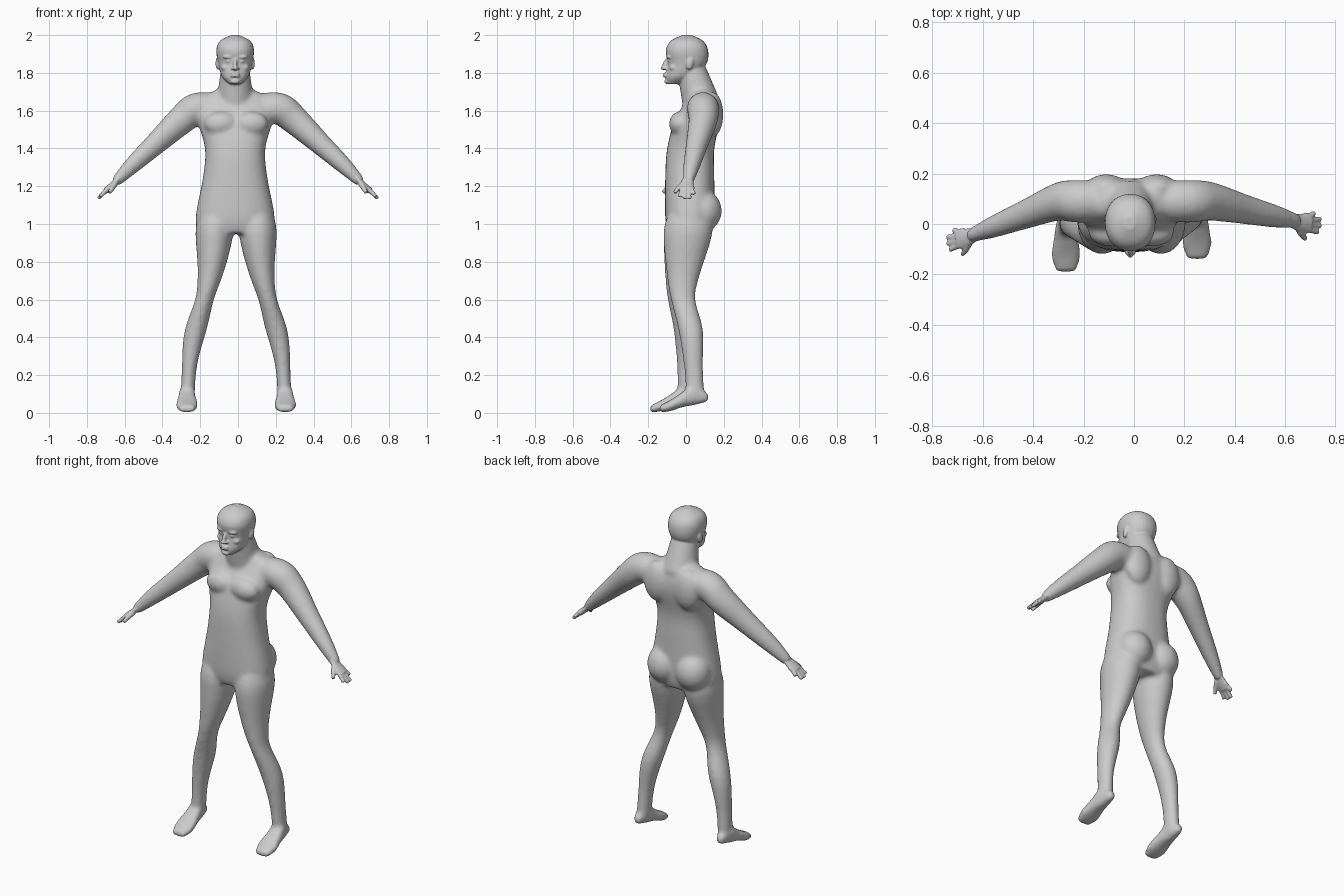
import bpy
import bmesh
import math
from mathutils import Vector, Matrix

if "Cube" in bpy.data.objects:
    bpy.data.objects.remove(bpy.data.objects["Cube"], do_unlink=True)

SIDES = 28
STEPS = 4


def skin_material():
    mat = bpy.data.materials.new("plain grey")
    mat.use_nodes = True
    colour = (.6, .6, .6, 1)
    mat.diffuse_color = colour
    mat.node_tree.nodes["Principled BSDF"].inputs["Base Color"].default_value = colour
    return mat


def eased(rows):
    """Refine a few key sections with a smooth spline through them."""
    rows = [Vector(row) for row in rows]
    result = []
    for i in range(len(rows) - 1):
        start, end = rows[i], rows[i + 1]
        before = rows[max(i - 1, 0)]
        after = rows[min(i + 2, len(rows) - 1)]
        leave, arrive = (end - before) / 2, (after - start) / 2
        for step in range(STEPS):
            t = step / STEPS
            bend = t * t * (3 - 2 * t)
            result.append(start * (1 - bend) + end * bend
                          + leave * t * (1 - t) ** 2 - arrive * t * t * (1 - t))
    return result + [rows[-1]]


def loft(bm, rings):
    """Bridge a list of point rings and close both ends."""
    loops = [[bm.verts.new(p) for p in ring] for ring in rings]
    for a, b in zip(loops, loops[1:]):
        for i in range(SIDES):
            j = (i + 1) % SIDES
            bm.faces.new((a[i], a[j], b[j], b[i]))
    bm.faces.new(loops[0][::-1])
    bm.faces.new(loops[-1])


def oval(centre, u, v, power=2):
    """Superellipse ring spanned by the half axes u and v."""
    points = []
    for i in range(SIDES):
        angle = math.tau * i / SIDES
        c, s = math.cos(angle), math.sin(angle)
        c = math.copysign(abs(c) ** (2 / power), c)
        s = math.copysign(abs(s) ** (2 / power), s)
        points.append(centre + u * c + v * s)
    return points


def stack(bm, sections, middle, power, warp):
    """Level sections: height, half width, front, back; middle gives x by height."""
    rings = []
    for z, half, front, back in eased(sections):
        centre = Vector((middle(z), (front + back) / 2, z))
        depth = Vector((0, (back - front) / 2, 0))
        ring = oval(centre, Vector((half, 0, 0)), depth, power)
        rings.append([warp(p) for p in ring])
    loft(bm, rings)


def tube(bm, path, warp, flat=1):
    """Limb along x, y, z, radius points; flat thins it vertically."""
    path = eased(path)
    points = [row.to_3d() for row in path]
    rings = []
    for i, p in enumerate(points):
        ahead, behind = points[min(i + 1, len(points) - 1)], points[max(i - 1, 0)]
        along = (ahead - behind).normalized()
        up = along.cross(Vector((0, 1, 0))).normalized()
        radius = path[i][3]
        ring = oval(p, up.cross(along) * radius, up * radius * flat)
        rings.append([warp(q) for q in ring])
    loft(bm, rings)


def blob(bm, centre, radii, tilt=0):
    matrix = (Matrix.Translation(centre) @ Matrix.Rotation(tilt, 4, "X")
              @ Matrix.Diagonal((*radii, 1)))
    bmesh.ops.create_uvsphere(bm, u_segments=20, v_segments=14, radius=1, matrix=matrix)


def fused(bm, name, voxel, rounds):
    """Fuse overlapping parts into one smooth skin."""
    mesh = bpy.data.meshes.new(name)
    bmesh.ops.recalc_face_normals(bm, faces=bm.faces)
    bm.to_mesh(mesh)
    bm.free()
    obj = bpy.data.objects.new(name, mesh)
    bpy.context.collection.objects.link(obj)
    remesh = obj.modifiers.new("fuse", "REMESH")
    remesh.mode = "VOXEL"
    remesh.voxel_size = voxel
    soften = obj.modifiers.new("soften", "SMOOTH")
    soften.iterations = rounds
    bpy.context.view_layer.update()
    graph = bpy.context.evaluated_depsgraph_get()
    result = bpy.data.meshes.new_from_object(obj.evaluated_get(graph))
    obj.modifiers.clear()
    obj.data = result
    return obj


# The sides differ: the right leg stands forward and the right arm swings forward
def same(p):
    return p


def right_leg(p):
    return Vector((-p.x - .02, p.y - .05 * max(0, 1 - p.z / .9), p.z))


def right_arm(p):
    return Vector((-p.x, p.y - .16 * max(0, p.x - .3), p.z))


def trunk_middle(z):
    return -.015


def leg_middle(z):
    return .175 + .075 * math.tanh((.54 - z) * 4)


bulk = bmesh.new()

# Torso
torso = [(.95, .18, -.09, .13), (1.03, .21, -.11, .15), (1.25, .17, -.11, .15),
         (1.4, .16, -.1, .15), (1.55, .2, -.06, .18), (1.65, .2, 0, .17),
         (1.72, .08, .03, .13)]
stack(bulk, torso, trunk_middle, 2.4, same)

# Chest, shoulder blades and seat
for s in (-1, 1):
    blob(bulk, (s * .08 - .01, -.035, 1.53), (.09, .055, .065))
    blob(bulk, (s * .1 - .01, .14, 1.58), (.085, .058, .12))
    blob(bulk, (s * .095 - .02, .09, 1.07), (.1, .1, .11))

# Legs, then feet as y, half width, sole height, top height
leg = [(1.06, .08, -.09, .12), (.95, .1, -.12, .14), (.72, .065, -.1, .07),
       (.6, .05, -.08, .05), (.44, .058, -.04, .09), (.24, .04, -.01, .09),
       (.08, .037, 0, .1)]
foot = [(.12, .02, .06, .1), (.04, .04, .04, .15), (-.02, .05, .03, .11),
        (-.08, .06, .01, .07), (-.14, .04, 0, .04)]
for warp in (same, right_leg):
    stack(bulk, leg, leg_middle, 2, warp)
    rings = []
    for y, half, sole, top in eased(foot):
        ring = oval(Vector((.25, y, (sole + top) / 2)), Vector((half, 0, 0)),
                    Vector((0, 0, (top - sole) / 2)), 2.4)
        rings.append([warp(p) for p in ring])
    loft(bulk, rings)

# Arms
arm = [(.12, .09, 1.61, .08), (.22, .09, 1.61, .085), (.3, .09, 1.55, .077),
       (.43, .06, 1.43, .06), (.56, .03, 1.31, .045), (.65, .01, 1.22, .028)]
for warp in (same, right_arm):
    tube(bulk, arm, warp)

# Neck
tube(bulk, [(-.015, .08, 1.64, .1), (-.015, .025, 1.83, .075)], same)

trunk = fused(bulk, "trunk", .011, 8)
skin = bmesh.new()
skin.from_mesh(trunk.data)
bpy.data.objects.remove(trunk)

# Head
head = [(1.74, .03, -.1, -.03), (1.78, .07, -.107, .05), (1.85, .09, -.097, .11),
        (1.92, .1, -.107, .117), (1.97, .08, -.08, .09), (2, .02, -.02, .03)]
stack(skin, head, trunk_middle, 2.2, same)

# Nose, lips and chin
blob(skin, (-.015, -.11, 1.845), (.011, .014, .032), -.35)
blob(skin, (-.015, -.12, 1.826), (.013, .015, .011))
for z in (1.783, 1.796):
    blob(skin, (-.015, -.11, z), (.025, .012, .006))
blob(skin, (-.015, -.1, 1.755), (.024, .015, .014))

# Nostrils, brows, eyes, cheeks and ears
for s in (-1, 1):
    blob(skin, (s * .014 - .015, -.11, 1.823), (.009, .012, .008))
    blob(skin, (s * .036 - .015, -.087, 1.884), (.03, .018, .009))
    blob(skin, (s * .034 - .015, -.086, 1.862), (.016, .012, .008))
    blob(skin, (s * .05 - .015, -.064, 1.828), (.024, .025, .018))
    blob(skin, (s * .092 - .015, .02, 1.85), (.012, .02, .034), -.2)

# Hands: palm, four fingers and thumb
palm = [(.63, .01, 1.24, .028), (.66, .005, 1.21, .036), (.7, .005, 1.175, .038)]
thumb = [(.65, -.01, 1.215, .016), (.665, -.04, 1.19, .013), (.68, -.06, 1.165, .01)]
for warp in (same, right_arm):
    tube(skin, palm, warp, .45)
    tube(skin, thumb, warp)
    for i, reach in enumerate((.715, .74, .74, .73)):
        y = .033 - .019 * i
        tube(skin, [(.675, y, 1.195, .012), (.7, y, 1.175, .012),
                    (reach, y * 1.4, 1.875 - reach, .01)], warp)

body = fused(skin, "body", .0055, 3)
body.data.materials.clear()
body.data.materials.append(skin_material())
for face in body.data.polygons:
    face.use_smooth = True
    face.material_index = 0
